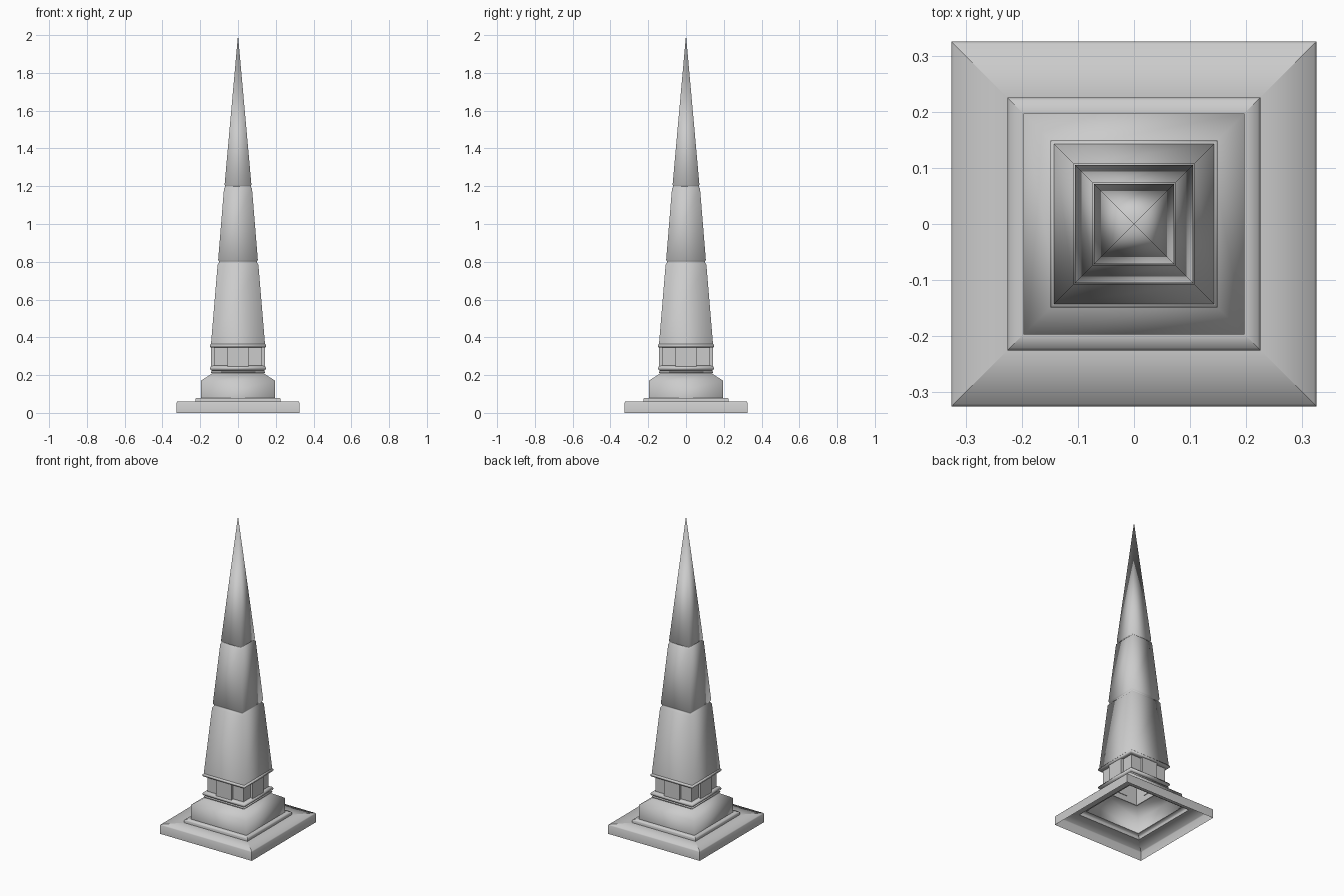
import bpy, bmesh, math

cube = bpy.data.objects.get("Cube")
if cube:
    bpy.data.objects.remove(cube, do_unlink=True)

stone = bpy.data.materials.new("grey stone")
stone.use_nodes = True
grey = (0.6, 0.6, 0.6, 1)
stone.diffuse_color = grey
stone.node_tree.nodes["Principled BSDF"].inputs["Base Color"].default_value = grey


def finish(bm, name):
    bmesh.ops.recalc_face_normals(bm, faces=bm.faces)
    mesh = bpy.data.meshes.new(name)
    bm.to_mesh(mesh)
    bm.free()
    mesh.materials.append(stone)
    obj = bpy.data.objects.new(name, mesh)
    bpy.context.collection.objects.link(obj)
    return obj


def square_shell(name, profile, smooth_corners=True, crease=50):
    """Open square shell from (half width, height) rings; sharp ledges, soft corners."""
    bm = bmesh.new()
    rings = []
    for half, z in profile:
        if half == 0:
            rings.append([bm.verts.new((0, 0, z))] * 4)
        else:
            rings.append([bm.verts.new((half * sx, half * sy, z))
                          for sx, sy in ((-1, -1), (1, -1), (1, 1), (-1, 1))])
    for low, high in zip(rings, rings[1:]):
        for i in range(4):
            j = (i + 1) % 4
            corners = [low[i], low[j], high[j], high[i]]
            face = bm.faces.new(list(dict.fromkeys(corners)))
            face.smooth = True
    for edge in bm.edges:
        a, b = edge.verts
        level = abs(a.co.z - b.co.z) < 1e-6 and (
            abs(a.co.x - b.co.x) < 1e-6 or abs(a.co.y - b.co.y) < 1e-6)
        if level and len(edge.link_faces) == 2:
            edge.smooth = edge.calc_face_angle(0) < math.radians(crease)
        elif not level:
            edge.smooth = smooth_corners
    return finish(bm, name)


def box(name, size, centre):
    bm = bmesh.new()
    bmesh.ops.create_cube(bm, size=1)
    for v in bm.verts:
        v.co = [c * s + o for c, s, o in zip(v.co, size, centre)]
    return finish(bm, name)


def moulding(name, half, low, high, inner):
    """Rounded square band, open inside."""
    mid, radius = (low + high) / 2, (high - low) / 2
    arc = [(half - radius + radius * math.cos(a), mid + radius * math.sin(a))
           for a in (math.radians(d) for d in range(-90, 91, 30))]
    return square_shell(name, [(inner, low)] + arc + [(inner, high)])


# Stepped foot, hollow underneath
square_shell("base_slab", [(0.325, 0), (0.325, 0.055), (0.321, 0.06), (0.225, 0.06)], False)
square_shell("base_step", [(0.225, 0.06), (0.225, 0.075), (0.221, 0.08), (0.197, 0.08)], False)
square_shell("plinth", [(0.197, 0.08), (0.197, 0.17), (0.135, 0.21)])

# Neck between two mouldings, with a raised panel on every side
moulding("lower_moulding_foot", 0.143, 0.21, 0.222, 0.127)
moulding("lower_moulding", 0.148, 0.222, 0.25, 0.127)
square_shell("neck", [(0.127, 0.21), (0.127, 0.355)], False)
for side, (dx, dy) in {"front": (0, -1), "back": (0, 1), "left": (1, 0), "right": (-1, 0)}.items():
    box(side + "_neck_panel",
        (0.11 if dy else 0.02, 0.11 if dx else 0.02, 0.11), (dx * 0.133, dy * 0.133, 0.3))
moulding("upper_moulding", 0.149, 0.345, 0.367, 0.127)

# Tapering spire with two grooves
square_shell("spire", [(0.143, 0.365), (0.108, 0.785), (0.101, 0.795), (0.101, 0.803),
                       (0.105, 0.81), (0.074, 1.19), (0.068, 1.197), (0.068, 1.202),
                       (0.071, 1.208), (0, 2)], crease=30)
